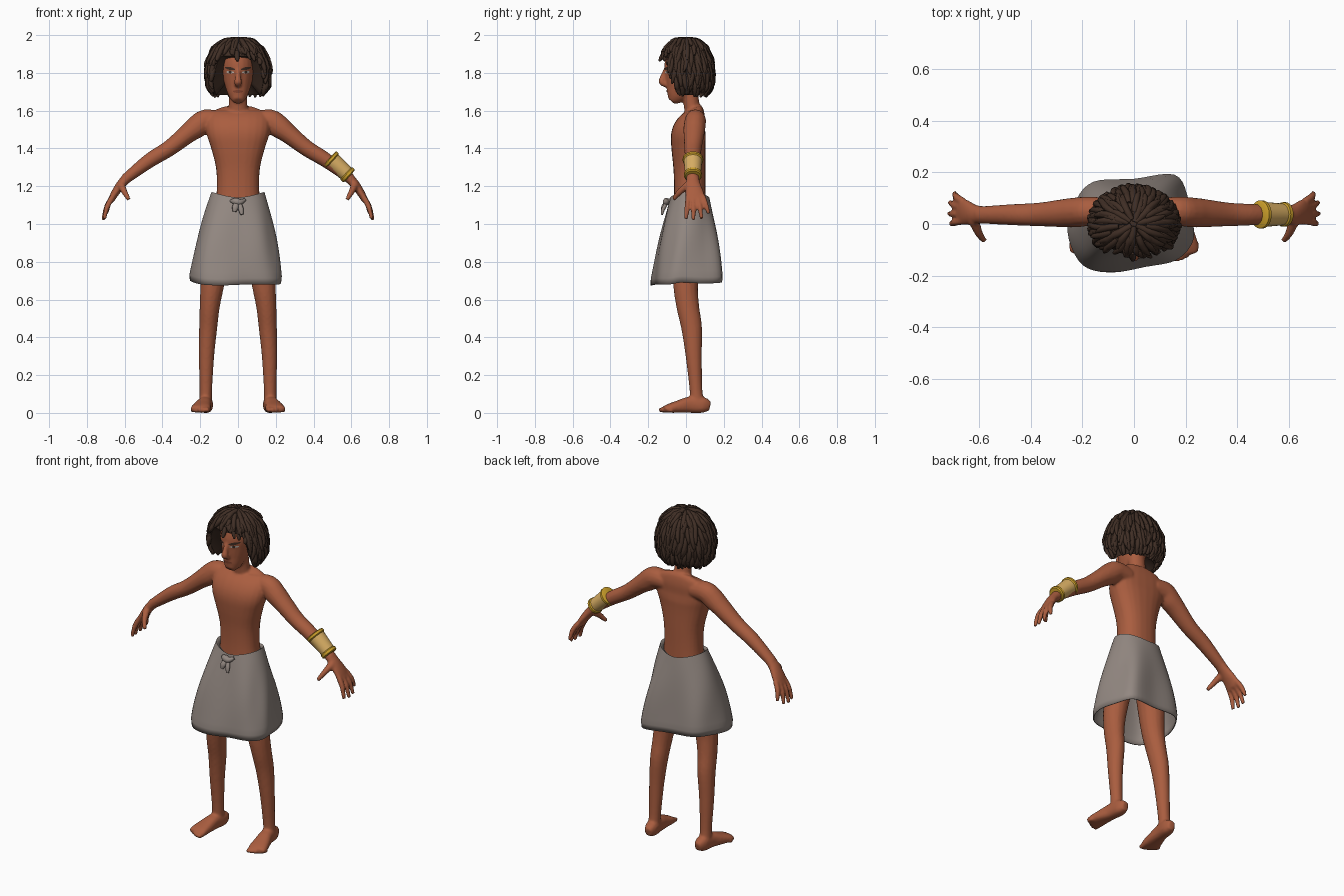
import bpy, bmesh, math, random
from mathutils import Vector

if "Cube" in bpy.data.objects:
    bpy.data.objects.remove(bpy.data.objects["Cube"])
random.seed(4)

def material(name, rgb):
    m = bpy.data.materials.new(name)
    m.diffuse_color = (*rgb, 1)
    m.use_nodes = True
    m.node_tree.nodes["Principled BSDF"].inputs["Base Color"].default_value = m.diffuse_color
    return m

SKIN = material("brown skin", (0.40, 0.11, 0.05))
HAIR = material("dark hair", (0.05, 0.027, 0.018))
CLOTH = material("grey cloth", (0.29, 0.245, 0.22))
GOLD = material("gold", (0.62, 0.36, 0.025))
TAN = material("pale gold", (0.70, 0.43, 0.13))
WHITE = material("eye white", (0.55, 0.50, 0.45))
LIP = material("dark lip", (0.24, 0.06, 0.03))

def finish(name, bm, *mats, angle=60):
    bmesh.ops.recalc_face_normals(bm, faces=bm.faces)
    me = bpy.data.meshes.new(name)
    bm.to_mesh(me)
    bm.free()
    ob = bpy.data.objects.new(name, me)
    bpy.context.collection.objects.link(ob)
    for m in mats:
        me.materials.append(m)
    select(ob)
    bpy.ops.object.shade_smooth_by_angle(angle=math.radians(angle))
    return ob

def select(ob):
    bpy.ops.object.select_all(action='DESELECT')
    ob.select_set(True)
    bpy.context.view_layer.objects.active = ob

def spline(pts, steps, closed=False):
    """Catmull-Rom through tuples of any length."""
    n, out = len(pts), []
    get = lambda i: pts[i % n] if closed else pts[max(0, min(n - 1, i))]
    for i in range(n if closed else n - 1):
        a, b, c, d = (get(i + k) for k in (-1, 0, 1, 2))
        for k in range(steps):
            t = k / steps
            out.append(tuple(0.5 * (2*q + (r-p)*t + (2*p-5*q+4*r-s)*t*t + (3*q-p-3*r+s)*t**3)
                             for p, q, r, s in zip(a, b, c, d)))
    return out if closed else out + [pts[-1]]

def limb(bm, pts, mirror=1, ref=(0, 1, 0), sides=16, steps=4, power=1.0):
    """Tube through (x, y, z, half width, half depth) with capped ends."""
    pts = spline(pts, steps)
    cs = [Vector((p[0] * mirror, p[1], p[2])) for p in pts]
    sg = lambda v: math.copysign(abs(v) ** power, v)
    rings = []
    for i, p in enumerate(pts):
        t = (cs[min(i + 1, len(cs) - 1)] - cs[max(i - 1, 0)]).normalized()
        u = Vector(ref).cross(t).normalized()
        v = t.cross(u)
        rings.append([bm.verts.new(cs[i] + u * p[3] * sg(math.cos(a)) + v * p[4] * sg(math.sin(a)))
                      for a in (2 * math.pi * k / sides for k in range(sides))])
    return bridge(bm, rings, caps=True)

def bridge(bm, rings, caps=False):
    faces, n = [], len(rings[0])
    for j, (a, b) in enumerate(zip(rings, rings[1:])):
        for k in range(n):
            faces.append((j, bm.faces.new((a[k], a[(k+1) % n], b[(k+1) % n], b[k]))))
    if caps:
        bm.faces.new(rings[0][::-1])
        bm.faces.new(rings[-1])
    return faces

# --- body: overlapping tubes fused by a voxel remesh
bm = bmesh.new()
limb(bm, [(0, .02, .93, .14, .09), (0, .02, 1.1, .12, .085), (0, .02, 1.2, .112, .083),
          (0, .018, 1.3, .117, .085), (0, .013, 1.4, .142, .09), (0, .013, 1.47, .165, .092),
          (0, .025, 1.52, .172, .082), (0, .047, 1.57, .165, .058), (0, .055, 1.6, .13, .04),
          (0, .05, 1.618, .07, .03)], power=.85, sides=24)
limb(bm, [(0, .045, 1.56, .06, .05), (0, .03, 1.63, .05, .042), (0, .015, 1.74, .05, .045)])
# head and nose
limb(bm, [(0, -.08, 1.652, .026, .022), (0, -.06, 1.675, .046, .05), (0, -.033, 1.72, .065, .08),
          (0, -.012, 1.78, .080, .102), (0, -.004, 1.84, .085, .11), (0, .005, 1.9, .075, .1),
          (0, .005, 1.94, .04, .06)], sides=20)
limb(bm, [(0, -.10, 1.825, .012, .015), (0, -.118, 1.785, .014, .016), (0, -.127, 1.752, .021, .018),
          (0, -.105, 1.735, .018, .012)])
for s in (1, -1):
    # arm and palm
    limb(bm, [(.09, .05, 1.545, .05, .05), (.17, .05, 1.547, .06, .056), (.22, .045, 1.513, .06, .058),
              (.27, .042, 1.475, .051, .055), (.365, .037, 1.40, .043, .046),
              (.47, .036, 1.335, .039, .041), (.6, .035, 1.235, .027, .033)], s)
    limb(bm, [(.57, .035, 1.26, .028, .033), (.615, .037, 1.215, .025, .038),
              (.65, .045, 1.165, .021, .05), (.672, .05, 1.125, .017, .05)], s)
    # fingers and thumb
    for y0, x1, y1, z1 in ((.012, .708, .0, 1.027), (.038, .715, .04, 1.02),
                           (.063, .712, .083, 1.028), (.087, .695, .12, 1.055)):
        limb(bm, [(.66, y0, 1.15, .015, .015), ((.675 + x1) / 2, (y0 + y1) / 2, (1.16 + z1) / 2, .015, .014),
                  (x1, y1, z1, .010, .010)], s, sides=10)
    limb(bm, [(.62, .015, 1.21, .02, .022), (.6, -.035, 1.168, .017, .016), (.578, -.066, 1.13, .011, .011)],
         s, ref=(1, 0, 0), sides=10)
    # leg
    limb(bm, [(.08, .02, 1.02, .08, .085), (.115, .005, .85, .075, .08), (.136, -.002, .68, .063, .066),
              (.15, .01, .56, .053, .06), (.158, .03, .45, .048, .055), (.167, .041, .3, .041, .043),
              (.17, .053, .12, .033, .034), (.172, .06, .04, .035, .04)], s)
    # foot and toes
    limb(bm, [(.165, .127, .035, .02, .024), (.168, .09, .042, .036, .042), (.176, .02, .043, .038, .043),
              (.188, -.04, .033, .047, .033), (.197, -.09, .024, .053, .024),
              (.2, -.115, .018, .048, .017)], s, ref=(0, 0, 1), power=.8)
    for k in range(5):
        x, y = .163 + .019 * k, -.143 + .003 * k * k
        limb(bm, [(x - .002, -.075, .018, .013, .016), (x, y + .015, .016, .013, .015),
                  (x, y, .012, .008, .01)], s, ref=(0, 0, 1), sides=8)
body = finish("body", bm, SKIN)
rm = body.modifiers.new("fuse", 'REMESH')
rm.mode, rm.voxel_size, rm.use_smooth_shade = 'VOXEL', .0075, True
sm = body.modifiers.new("soften", 'SMOOTH')
sm.factor, sm.iterations = .5, 3
bpy.ops.object.convert(target='MESH')
bpy.context.view_layer.update()

# --- face details: thin plates laid on the face
def plate(name, mat, x0, x1, za, zb, h):
    bm, cols = bmesh.new(), []
    for k in range(7):
        t = k / 6
        x, z = x0 + (x1 - x0) * t, za + (zb - za) * t
        w = h * (.35 + .65 * math.sin(math.pi * t))
        col = []
        for dz in (-w, 0, w):
            hit, loc, _, _ = body.ray_cast(Vector((x, -1, z + dz)), Vector((0, 1, 0)))
            col.append(bm.verts.new((x, (loc.y if hit else -.1) - h * .25 - .001, z + dz)))
        cols.append(col)
    for a, b in zip(cols, cols[1:]):
        for k in (0, 1):
            bm.faces.new((a[k], b[k], b[k + 1], a[k + 1]))
    finish(name, bm, mat)

for s, side in ((1, "left"), (-1, "right")):
    plate(side + "_eye", WHITE, s * .022, s * .062, 1.803, 1.805, .007)
    plate(side + "_iris", HAIR, s * .034, s * .049, 1.804, 1.804, .0085)
    plate(side + "_eyebrow", HAIR, s * .016, s * .068, 1.818, 1.828, .008)
plate("mouth", LIP, -.026, .026, 1.702, 1.702, .008)

# --- hair: a cap with layers of thick locks
PROFILE = [(.008, 1.985), (.08, 1.974), (.132, 1.932), (.163, 1.865), (.173, 1.795), (.163, 1.73), (.128, 1.68)]

def hair_point(az, s, k):
    i = min(int(s), 5)
    r, z = (a + (b - a) * (s - i) for a, b in zip(PROFILE[i], PROFILE[i + 1]))
    return Vector((r * k * math.sin(az), -r * k * .86 * math.cos(az), 1.82 + (z - 1.82) * (.3 * k + .7)))

def hair_end(az):
    d = abs(math.degrees((az + math.pi) % (2 * math.pi) - math.pi))
    return 2.6 + 3.4 * max(0, min(1, (d - 40) / 32))

bm = bmesh.new()
N = 48
rings = [[bm.verts.new(hair_point(2*math.pi*k/N, max(.02, hair_end(2*math.pi*k/N) * j / 10), .93))
          for k in range(N)] for j in range(11)]
bridge(bm, rings)
bm.faces.new(rings[0])
hub = bm.verts.new((0, .03, 1.82))
for k in range(N):
    bm.faces.new((rings[-1][k], rings[-1][(k + 1) % N], hub))
finish("hair_cap", bm, HAIR)

cu = bpy.data.curves.new("hair_locks", 'CURVE')
cu.dimensions, cu.bevel_depth, cu.bevel_resolution, cu.use_fill_caps = '3D', .0135, 1, True
for s0, count in ((.05, 11), (.6, 18), (1.2, 26), (1.9, 34), (2.6, 38), (3.3, 38), (4.0, 38), (4.6, 36)):
    for k in range(count):
        az = 2 * math.pi * (k + random.uniform(-.3, .3)) / count
        start, end = s0 + random.uniform(-.05, .3), hair_end(az) + random.uniform(-.3, .45)
        end = min(start + random.uniform(1.3, 1.9), end, 6.15)
        if end - start < .4:
            continue
        turn, lift = random.uniform(-.16, .16), random.uniform(.98, 1.06)
        sp = cu.splines.new('POLY')
        sp.points.add(5)
        for j, p in enumerate(sp.points):
            t = j / 5
            p.co = (*hair_point(az + turn * t * t, start + (end - start) * t, .92 + (lift - .92) * t), 1)
            p.radius = (.85, 1, 1.05, 1, .85, .4)[j]
        sp.use_smooth = True
locks = bpy.data.objects.new("hair_locks", cu)
bpy.context.collection.objects.link(locks)
cu.materials.append(HAIR)
select(locks)
bpy.ops.object.convert(target='MESH')

# --- wrapped skirt: waist ellipse lofted to an uneven hem
HEM = spline([(.235, -.02, .69), (.215, .1, .685), (.16, .193, .69), (0, .178, .70), (-.16, .165, .71),
              (-.235, .08, .71), (-.262, -.04, .70), (-.2, -.165, .68), (-.085, -.193, .675),
              (.05, -.168, .68), (.165, -.145, .68), (.222, -.09, .68)], 5, closed=True)
bm, rings = bmesh.new(), []
n = len(HEM)
for j in range(-1, 15):
    t, ring = max(j, 0) / 14, []
    for k, (hx, hy, hz) in enumerate(HEM):
        a = 2 * math.pi * k / n
        f = .84 if j < 0 else 1
        wx, wy = .14 * f * math.cos(a), .02 + .104 * f * math.sin(a)
        wz = 1.14 + .03 * abs(math.cos(a)) ** 1.5 - (.015 if j < 0 else 0)
        e = t + .12 * math.sin(math.pi * t)
        fold = 1 + .025 * math.sin(math.pi * t) * math.sin(5 * a + 3 * t) - (.03 if j == 14 else 0)
        ring.append(bm.verts.new(((wx + (hx - wx) * e) * fold, (wy + (hy - wy) * e) * fold, wz + (hz - wz) * t)))
    rings.append(ring)
bridge(bm, rings)
skirt = finish("skirt", bm, CLOTH)
so = skirt.modifiers.new("thickness", 'SOLIDIFY')
so.thickness, so.offset = .006, -1
bpy.ops.object.convert(target='MESH')

# --- waist knot with two hanging ends
bm = bmesh.new()
limb(bm, [(-.036, -.088, 1.122, .008, .01), (-.015, -.103, 1.12, .019, .018), (.01, -.103, 1.115, .017, .018),
          (.036, -.088, 1.128, .008, .01)], sides=10)
limb(bm, [(-.004, -.1, 1.115, .012, .011), (-.014, -.12, 1.09, .017, .011), (-.018, -.125, 1.066, .01, .007)], sides=10)
limb(bm, [(.006, -.1, 1.115, .01, .01), (.015, -.12, 1.08, .014, .01), (.02, -.128, 1.05, .008, .006)], sides=10)
finish("waist_knot", bm, CLOTH)

# --- arm cuff: pale band between gold rims
bm = bmesh.new()
A, B = Vector((.484, .037, 1.348)), Vector((.590, .037, 1.252))
path = [(*A.lerp(B, t), r, r * 1.03) for t, r in
        ((0, .046), (.03, .053), (.12, .053), (.16, .047), (.5, .044), (.82, .041), (.86, .046), (.96, .046), (1, .04))]
for j, f in limb(bm, path, steps=1, sides=24):
    f.material_index = 1 if j in (3, 4) else 0
finish("arm_cuff", bm, GOLD, TAN, angle=35)
